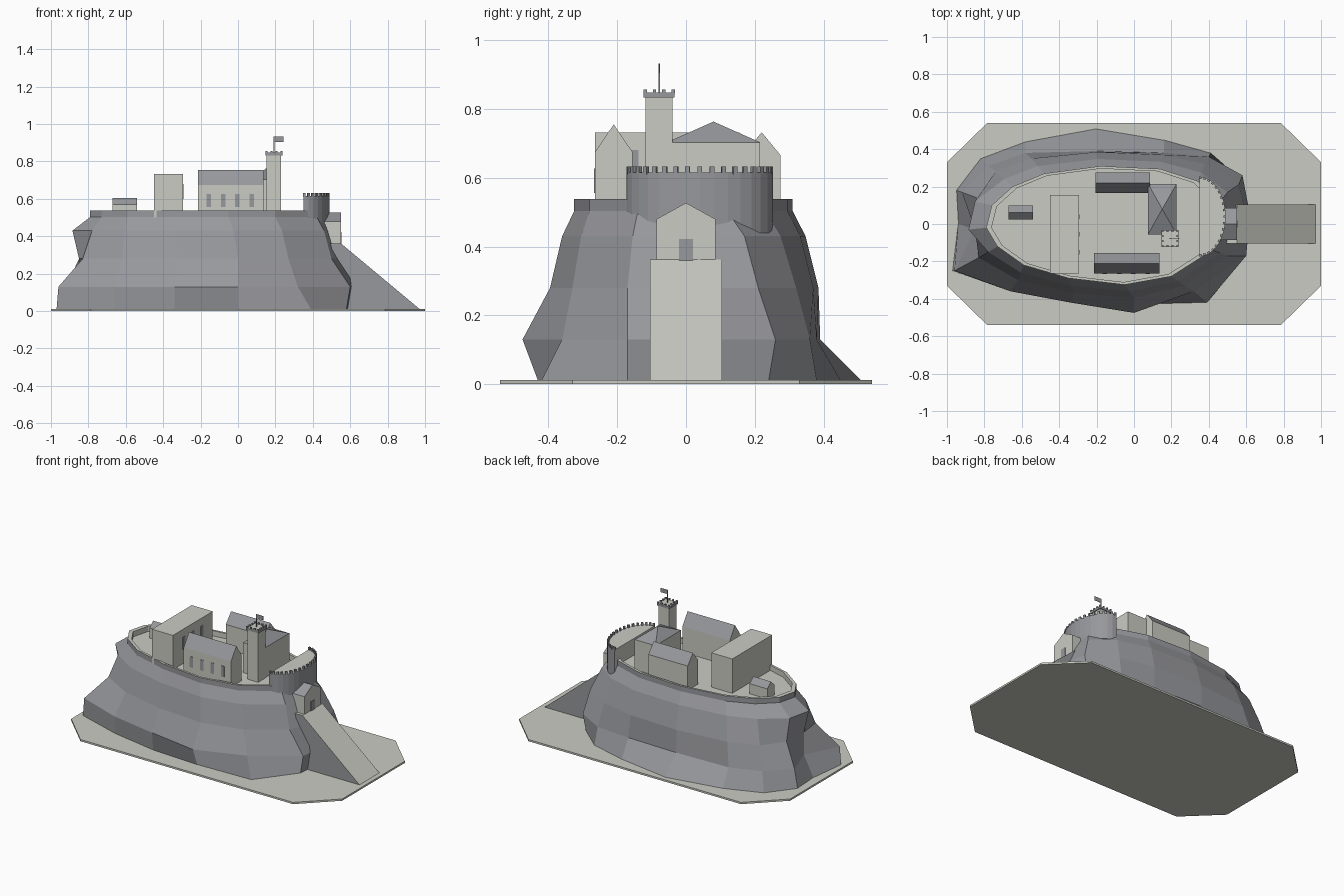
import bpy, bmesh, math
from mathutils import Vector

if "Cube" in bpy.data.objects:
    bpy.data.objects.remove(bpy.data.objects["Cube"])


def material(name, rgb):
    m = bpy.data.materials.new(name)
    m.diffuse_color = (*rgb, 1)
    m.use_nodes = True
    m.node_tree.nodes["Principled BSDF"].inputs["Base Color"].default_value = m.diffuse_color
    return m


STONE = material("pale_stone", (0.60, 0.60, 0.55))
ROCK = material("grey_rock", (0.31, 0.315, 0.335))


def make(name, verts, faces, rule=None, mat=STONE):
    """Mesh object; rule(face) picks the grey material where it is true."""
    me = bpy.data.meshes.new(name)
    me.from_pydata(verts, [], faces)
    bm = bmesh.new()
    bm.from_mesh(me)
    bmesh.ops.recalc_face_normals(bm, faces=bm.faces)
    bm.normal_update()
    for f in bm.faces:
        f.material_index = 1 if rule and rule(f) else 0
    bm.to_mesh(me)
    bm.free()
    me.materials.append(mat)
    me.materials.append(ROCK)
    ob = bpy.data.objects.new(name, me)
    bpy.context.collection.objects.link(ob)
    return ob


def loft(name, rings, rule=None, mat=STONE, caps=True):
    n = len(rings[0])
    verts = [v for r in rings for v in r]
    faces = [(k * n + i, k * n + (i + 1) % n, (k + 1) * n + (i + 1) % n, (k + 1) * n + i)
             for k in range(len(rings) - 1) for i in range(n)]
    if caps:
        faces += [tuple(range(n)), tuple(range((len(rings) - 1) * n, len(rings) * n))]
    return make(name, verts, faces, rule, mat)


def at(outline, z):
    return [(x, y, z) for x, y in outline]


def prism(name, outline, z0, z1, rule=None, mat=STONE):
    return loft(name, [at(outline, z0), at(outline, z1)], rule, mat)


def box(name, x0, x1, y0, y1, z0, z1, mat=STONE):
    return prism(name, [(x0, y0), (x1, y0), (x1, y1), (x0, y1)], z0, z1, None, mat)


def sloped(f):
    return 0.05 < f.normal.z < 0.99


def gabled(name, x0, x1, y0, y1, z0, eave, ridge):
    """House with its ridge along x and a grey roof."""
    ym = (y0 + y1) / 2
    prof = [(y0, z0), (y1, z0), (y1, eave), (ym, ridge), (y0, eave)]
    return loft(name, [[(x, y, z) for y, z in prof] for x in (x0, x1)], sloped)


# Ground plate
prism("ground_plate", [(-1, -.33), (-.785, -.54), (.785, -.54), (1, -.33),
                       (1, .33), (.785, .54), (-.785, .54), (-1, .33)], 0, 0.012)

# Rocky hill: stacked irregular outlines
foot = [(.60, .05), (.57, .24), (.41, .38), (.16, .45), (-.2, .51), (-.58, .44), (-.82, .35), (-.95, .18),
        (-.94, 0), (-.97, -.25), (-.66, -.35), (-.34, -.41), (0, -.43), (.39, -.42), (.58, -.17)]
low = [(.62, .05), (.58, .26), (.40, .36), (.16, .38), (-.2, .39), (-.58, .38), (-.78, .31), (-.92, .17),
       (-.85, -.03), (-.96, -.25), (-.66, -.36), (-.34, -.42), (0, -.475), (.32, -.36), (.60, -.17)]
mid = [(.60, .04), (.56, .21), (.38, .32), (.15, .37), (-.2, .385), (-.55, .35), (-.74, .28), (-.84, .14),
       (-.85, -.03), (-.83, -.18), (-.62, -.30), (-.32, -.37), (0, -.395), (.27, -.33), (.50, -.17)]
top = [(.48, .02), (.46, .12), (.34, .23), (.14, .295), (-.18, .31), (-.48, .27), (-.65, .20), (-.76, .10),
       (-.79, -.02), (-.73, -.12), (-.59, -.22), (-.35, -.29), (-.05, -.325), (.20, -.28), (.42, -.14)]
high = [(a[0] * .5 + b[0] * .5, a[1] * .5 + b[1] * .5) for a, b in zip(mid, top)]
high[7], high[8] = (-.85, .12), (-.885, -.03)
high[0], high[1] = (.51, .03), (.50, .17)
loft("rock_hill", [at(foot, .01), at(low, .13), at(mid, .28), at(high, .43), at(top, .503)],
     lambda f: f.normal.z < 0.99)

# Curtain wall around the plateau
def shrink(o, s):
    return [(-.15 + (x + .15) * s, y * s) for x, y in o]

inner = shrink(top, .955)
loft("curtain_wall", [at(top, .50), at(top, .538), at(inner, .538), at(inner, .50), at(top, .50)],
     lambda f: abs(f.normal.z) < .5 and
     f.normal.dot(f.calc_center_median() - Vector((-.15, 0, .52))) > 0, caps=False)

# Half-round battery with merlons
arc = [(.35 + .14 * math.cos(t), .04 + .213 * math.sin(t))
       for t in [math.radians(-90 + 180 * i / 16) for i in range(17)]]
prism("round_battery", arc, .44, .615, lambda f: f.normal.x > 0.02)
for i in range(19):
    t = math.radians(-88 + 176 * i / 18)
    c = Vector((.35 + .134 * math.cos(t), .04 + .207 * math.sin(t)))
    d = Vector((-.14 * math.sin(t), .213 * math.cos(t))).normalized() * .0065
    n = Vector((d.y, -d.x)) * .9
    prism("battery_merlon", [tuple(p) for p in (c - d - n, c + d - n, c + d + n, c - d + n)],
          .61, .632, None, ROCK)

# Gatehouse, its doorway and the approach ramp
gabled("gatehouse", .44, .55, -.085, .085, .34, .48, .527)
box("gate_door", .549, .553, -.02, .02, .36, .422, ROCK)
side = [(.45, .012), (.97, .012), (.55, .362), (.45, .362)]
loft("approach_ramp", [[(x, y, z) for x, z in side] for y in (-.105, .105)],
     lambda f: abs(f.normal.y) > .9)

# Buildings on the plateau
gabled("small_hut", -.67, -.54, .025, .10, .50, .57, .605)
box("barrack_block", -.45, -.295, -.265, .155, .50, .732)
gabled("front_hall", -.215, .135, -.265, -.155, .50, .674, .755)
gabled("back_hall", -.205, .085, .165, .275, .50, .665, .732)
for x in (-.157, -.08, -.003, .074):
    box("hall_window", x - .012, x + .012, -.268, -.264, .556, .627, ROCK)
for y in (-.15, -.055, .04):
    box("block_window", -.296, -.292, y - .012, y + .012, .60, .68, ROCK)

# Square hall with a hipped roof
x0, x1, y0, y1 = .075, .228, -.055, .215
box("hipped_hall", x0, x1, y0, y1, .50, .703)
make("hipped_roof", [(x0, y0, .703), (x1, y0, .703), (x1, y1, .703), (x0, y1, .703), (.151, .08, .763)],
     [(0, 1, 4), (1, 2, 4), (2, 3, 4), (3, 0, 4), (3, 2, 1, 0)], mat=ROCK)

# Watch tower with crenellated cap and flag
cx, cy = .192, -.078
box("watch_tower", cx - .039, cx + .039, cy - .039, cy + .039, .50, .835)
box("tower_cap", cx - .045, cx + .045, cy - .045, cy + .045, .833, .846, ROCK)
box("tower_floor", cx - .043, cx + .043, cy - .043, cy + .043, .845, .847)
for i in range(4):
    for j in range(4):
        if i in (0, 3) or j in (0, 3):
            mx, my = cx + (i - 1.5) * .027, cy + (j - 1.5) * .027
            box("tower_merlon", mx - .005, mx + .005, my - .005, my + .005, .845, .857, ROCK)
box("flag_pole", cx - .002, cx + .002, cy - .002, cy + .002, .84, .932, ROCK)
box("flag", cx, cx + .05, cy - .0015, cy + .0015, .905, .932, ROCK)
